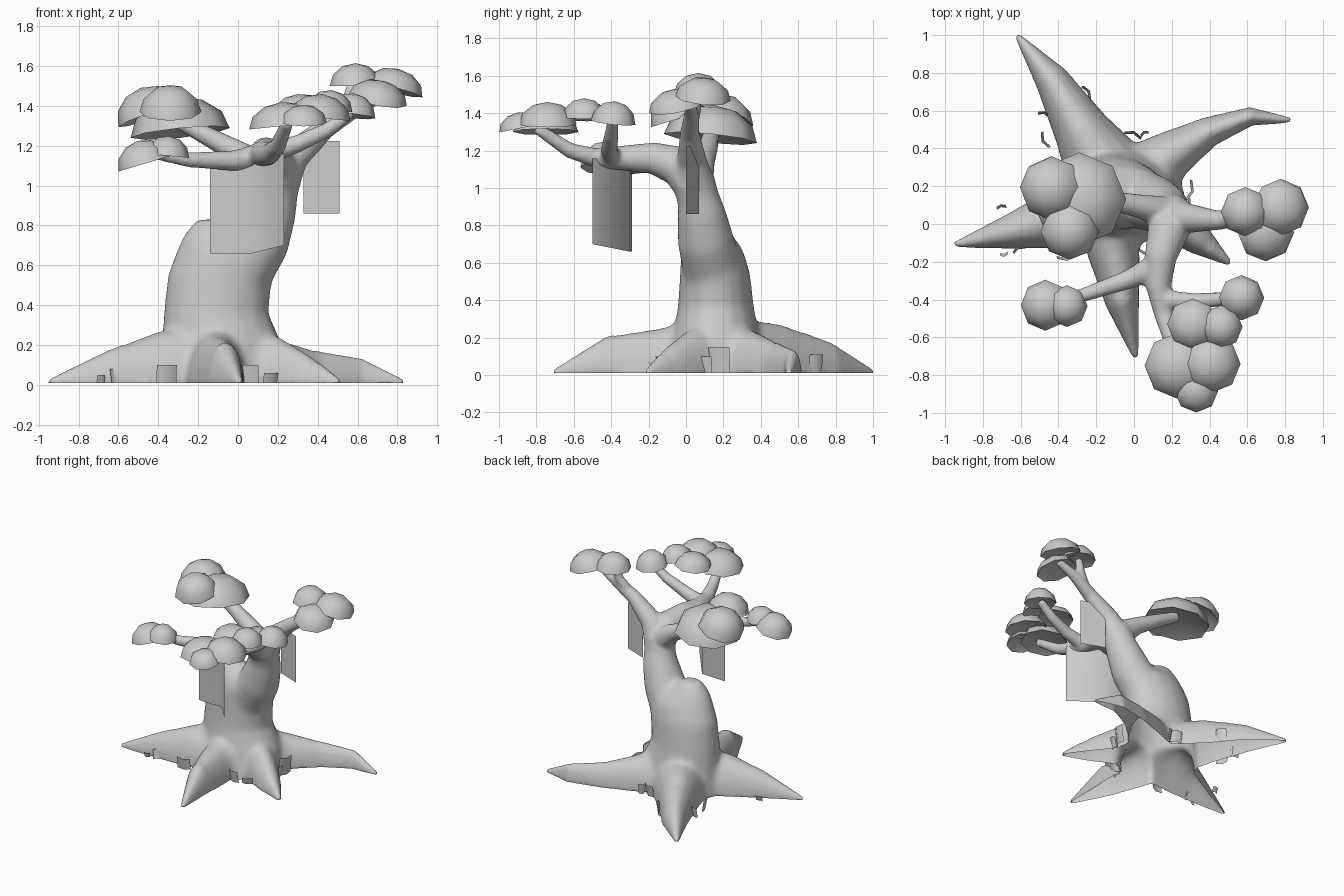
import bpy, bmesh
from math import cos, sin, pi
from mathutils import Vector

cube = bpy.data.objects.get("Cube")
if cube:
    bpy.data.objects.remove(cube, do_unlink=True)

grey = bpy.data.materials.new("plain_grey")
grey.use_nodes = True
GREY = (0.6, 0.6, 0.6, 1)
grey.diffuse_color = GREY
grey.node_tree.nodes["Principled BSDF"].inputs["Base Color"].default_value = GREY

UP = Vector((0, 0, 1))
SIDES = 16
ANGLES = [2 * pi * i / SIDES for i in range(SIDES)]
GROUND = 0.01
HEART = Vector((-.06, .16))  # middle of the trunk in plan


def add_object(name, bm):
    mesh = bpy.data.meshes.new(name)
    bm.to_mesh(mesh)
    bm.free()
    mesh.materials.append(grey)
    ob = bpy.data.objects.new(name, mesh)
    bpy.context.collection.objects.link(ob)
    return ob


def loft(bm, rings):
    """Closed skin through a list of point rings."""
    loops = [[bm.verts.new(p) for p in ring] for ring in rings]
    for a, b in zip(loops, loops[1:]):
        for i in range(SIDES):
            j = (i + 1) % SIDES
            bm.faces.new((a[i], a[j], b[j], b[i]))
    bm.faces.new(loops[0][::-1])
    bm.faces.new(loops[-1])


def tangents(points):
    last = len(points) - 1
    return [(points[min(i + 1, last)] - points[max(i - 1, 0)]).normalized()
            for i in range(last + 1)]


def trunk(bm, sections):
    """Level ellipses: x, y, z, x radius, y radius."""
    loft(bm, [[(x + rx * cos(a), y + ry * sin(a), z) for a in ANGLES]
              for x, y, z, rx, ry in sections])


def limb(bm, path):
    """Round tapering tube: x, y, z, radius."""
    pts = [Vector(p[:3]) for p in path]
    rings = []
    for p, t, s in zip(pts, tangents(pts), path):
        q = t.to_track_quat('Z', 'Y')
        rings.append([p + q @ Vector((s[3] * cos(a), s[3] * sin(a), 0)) for a in ANGLES])
    loft(bm, rings)


def root(bm, path):
    """Arched root lying on the ground: x, y, half width, height."""
    pts = [Vector((p[0], p[1], GROUND)) for p in path]
    rings = []
    for p, t, s in zip(pts, tangents(pts), path):
        side = UP.cross(t)
        rings.append([p + side * s[2] * cos(a) + UP * (s[3] * sin(a) if sin(a) > 0 else 0.02 * sin(a))
                      for a in ANGLES])
    loft(bm, rings)


# Trunk with its broken stub, then the roots
wood = bmesh.new()
trunk(wood, [(-.07, .16, 0, .34, .28), (-.08, .16, .2, .305, .235),
             (-.11, .16, .36, .265, .205), (-.09, .155, .55, .265, .188),
             (-.06, .14, .67, .25, .165), (-.11, .13, .75, .165, .12),
             (-.14, .13, .83, .07, .06)])
root(wood, [(-.1, .2, .25, .3), (-.28, .5, .15, .265), (-.44, .77, .09, .165), (-.62, 1.0, .015, .02)])
root(wood, [(0, .2, .22, .28), (.2, .37, .13, .22), (.4, .49, .08, .16),
            (.62, .57, .05, .125), (.83, .55, .015, .02)])
root(wood, [(-.1, .12, .22, .3), (-.4, .03, .16, .26), (-.65, -.04, .095, .165), (-.95, -.11, .015, .02)])
root(wood, [(-.1, .1, .2, .3), (-.11, -.15, .14, .24), (-.06, -.42, .09, .2), (.01, -.71, .015, .02)])
root(wood, [(0, .15, .2, .28), (.2, .03, .12, .235), (.35, -.09, .08, .145), (.51, -.21, .015, .02)])

# Upper trunk sweeping into the front limb, then the branches
limb(wood, [(-.04, .15, .4, .14), (.02, .14, .57, .158), (.11, .105, .72, .152), (.17, .08, .88, .128),
            (.2, .045, 1.02, .118), (.18, -.04, 1.12, .11), (.14, -.18, 1.16, .085),
            (.13, -.33, 1.16, .068), (.16, -.48, 1.16, .053), (.2, -.62, 1.2, .042), (.25, -.8, 1.32, .03)])
limb(wood, [(.2, .05, 1.0, .11), (.28, .03, 1.15, .08), (.44, .02, 1.29, .053),
            (.6, .03, 1.39, .04), (.74, .02, 1.46, .028)])
limb(wood, [(.48, .02, 1.32, .04), (.55, .05, 1.42, .033), (.58, .06, 1.52, .028)])
limb(wood, [(.18, .05, 1.04, .1), (.05, .09, 1.14, .065), (-.1, .12, 1.22, .052), (-.29, .14, 1.32, .04)])
limb(wood, [(.13, -.22, 1.15, .07), (-.02, -.29, 1.125, .052), (-.25, -.37, 1.13, .038), (-.46, -.43, 1.17, .028)])
limb(wood, [(.14, -.4, 1.16, .055), (.3, -.41, 1.21, .045), (.45, -.4, 1.28, .038), (.57, -.39, 1.37, .03)])
bmesh.ops.recalc_face_normals(wood, faces=wood.faces)
tree = add_object("trunk_and_branches", wood)

# Blend the wood into one skin and open it underneath
remesh = tree.modifiers.new("blend", 'REMESH')
remesh.mode = 'VOXEL'
remesh.voxel_size = 0.014
soften = tree.modifiers.new("soften", 'SMOOTH')
soften.factor = 0.5
soften.iterations = 4
blended = bpy.data.meshes.new_from_object(
    tree.evaluated_get(bpy.context.evaluated_depsgraph_get()))
tree.modifiers.clear()
skin = bmesh.new()
skin.from_mesh(blended)
skin.normal_update()
under = [f for f in skin.faces if f.calc_center_median().z < 0.035 and f.normal.z < -0.4]
bmesh.ops.delete(skin, geom=under, context='FACES')

# Soften the joins of trunk and roots, leaving thin tips and twigs alone
joins = [v for v in skin.verts
         if 0.03 < v.co.z < 1.0 and (v.co.xy - HEART).length < 0.55]
for step in range(14):
    bmesh.ops.smooth_vert(skin, verts=joins, factor=0.5,
                          use_axis_x=True, use_axis_y=True, use_axis_z=True)
for v in skin.verts:
    if v.is_boundary or v.co.z < GROUND:
        v.co.z = GROUND
for f in skin.faces:
    f.smooth = True
skin.to_mesh(tree.data)
skin.free()


# Foliage domes, hollowed below: x, y, rim height, radius, dome height, lean x, lean y
def foliage(name, domes):
    for n, (x, y, z, r, h, lx, ly) in enumerate(domes, 1):
        bm = bmesh.new()
        bmesh.ops.create_uvsphere(bm, u_segments=8, v_segments=6, radius=1)
        bmesh.ops.delete(bm, geom=[v for v in bm.verts if v.co.z < -0.01], context='VERTS')
        rim = [e for e in bm.edges if e.is_boundary]
        for e in rim:
            e.smooth = False
        cap = bmesh.ops.contextual_create(bm, geom=rim)["faces"]
        for v in bmesh.ops.poke(bm, faces=cap)["verts"]:
            v.co.z = 0.45
        bmesh.ops.recalc_face_normals(bm, faces=bm.faces)
        for f in bm.faces:
            f.smooth = True
        tilt = UP.rotation_difference(Vector((lx, ly, 1)))
        for v in bm.verts:
            v.co = tilt @ Vector((v.co.x * r, v.co.y * r, v.co.z * h)) + Vector((x, y, z))
        add_object(f"{name}_foliage_{n}", bm)


foliage("back", [(-.29, .13, 1.265, .25, .18, -.1, .1), (-.44, .19, 1.35, .17, .15, -.35, .1),
                 (-.34, -.04, 1.37, .155, .135, 0, -.3)])
foliage("right", [(-.47, -.43, 1.11, .135, .12, -.3, 0), (-.355, -.435, 1.15, .11, .1, .1, 0)])
foliage("left", [(.59, .065, 1.5, .13, .115, 0, 0), (.78, .09, 1.48, .15, .11, .25, .1),
                 (.7, -.05, 1.43, .15, .1, .2, -.2)])
foliage("front", [(.23, -.75, 1.3, .175, .12, -.1, 0), (.41, -.74, 1.34, .155, .12, .1, 0),
                  (.33, -.885, 1.32, .115, .085, 0, -.2), (.31, -.53, 1.37, .135, .09, -.1, 0),
                  (.46, -.545, 1.38, .115, .1, .1, 0), (.57, -.39, 1.35, .12, .115, .1, .1)])


# Thin sheets: plan points with bottom and top heights, top edge shifted by a lean
def sheet(name, points, lean=Vector((0, 0))):
    bm = bmesh.new()
    cols = [(bm.verts.new((x, y, lo)), bm.verts.new((x + lean.x, y + lean.y, hi)))
            for x, y, lo, hi in points]
    for a, b in zip(cols, cols[1:]):
        bm.faces.new((a[0], b[0], b[1], a[1])).smooth = True
    add_object(name, bm)


sheet("front_hanging_sheet", [(-.14, -.29, .66, 1.13), (.07, -.3, .66, 1.14), (.23, -.5, .7, 1.16)])
sheet("left_hanging_sheet", [(.33, .07, .86, 1.225), (.51, 0, .86, 1.225)])

# Bent tufts round the roots: x, y, direction x, direction y, height
TUFTS = [(-.69, -.15, .04, .01, .05), (-.61, -.145, .05, .03, .08), (-.36, -.16, .1, .02, .1),
         (.06, -.13, .09, -.02, .1), (.16, -.11, .07, .03, .06), (.28, .18, .03, .11, .15),
         (.27, .1, .03, .08, .1), (-.01, .46, .09, -.03, .1), (.06, .47, .04, .02, .09),
         (-.26, .69, -.04, .07, .11), (-.48, .57, .06, -.02, .09), (-.46, .45, .04, -.08, .1),
         (-.7, .08, .05, .01, .05), (0, -.19, .01, .07, .07)]
for n, (x, y, dx, dy, h) in enumerate(TUFTS, 1):
    d = Vector((dx, dy)) / 2
    out = Vector((-dy, dx))
    if out.dot(Vector((x, y)) - HEART) < 0:
        out.negate()
    bend = out * 0.2
    sheet(f"root_tuft_{n}", [(x - d.x, y - d.y, GROUND, h),
                             (x + bend.x, y + bend.y, GROUND, h),
                             (x + d.x, y + d.y, GROUND, h)], out.normalized() * 0.015)
